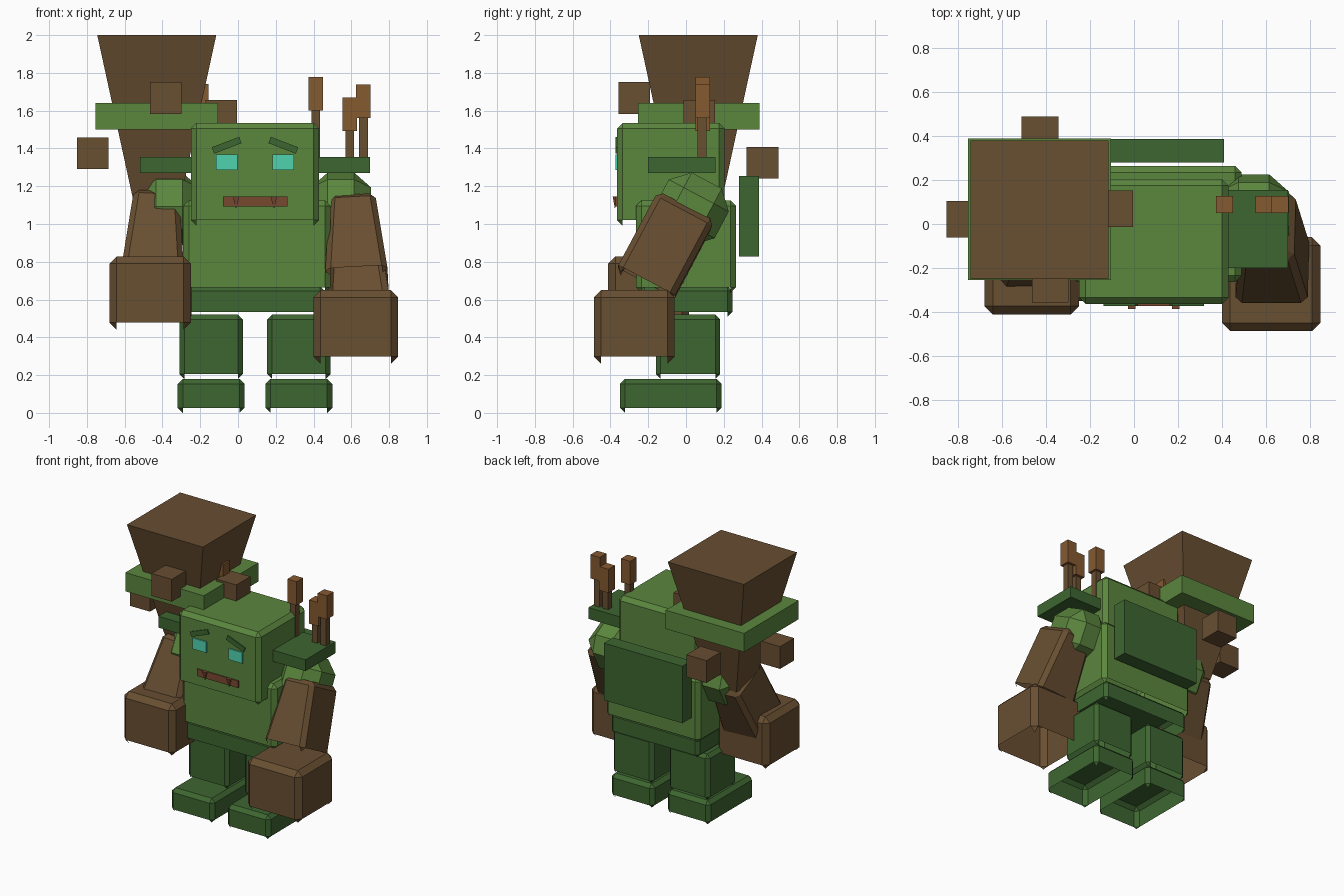
import bpy, bmesh
from math import radians
from mathutils import Euler, Matrix, Vector

cube = bpy.data.objects.get("Cube")
if cube:
    bpy.data.objects.remove(cube, do_unlink=True)


def material(name, rgb):
    m = bpy.data.materials.new(name)
    m.use_nodes = True
    color = (*rgb, 1)
    m.diffuse_color = color
    m.node_tree.nodes["Principled BSDF"].inputs["Base Color"].default_value = color
    return m


GREEN = material("leaf_green", (0.105, 0.24, 0.048))
DARK = material("dark_green", (0.048, 0.133, 0.03))
BROWN = material("wood_brown", (0.138, 0.077, 0.031))
ORANGE = material("orange_brown", (0.235, 0.1, 0.03))
RED = material("mouth_brown", (0.19, 0.065, 0.03))
CYAN = material("eye_cyan", (0.08, 0.65, 0.43))


def block(name, mat, x, y, z, bevel=0, open_bottom=False, taper=(1, 1), rot=(0, 0, 0)):
    """Box between (min, max) ranges; taper scales the bottom, rot is in degrees."""
    lo, hi = Vector((x[0], y[0], z[0])), Vector((x[1], y[1], z[1]))
    size, center = hi - lo, (lo + hi) / 2
    bm = bmesh.new()
    bmesh.ops.create_cube(bm, size=1)
    for v in bm.verts:
        if v.co.z < 0:
            v.co.x *= taper[0]
            v.co.y *= taper[1]
        v.co = v.co * size
    if bevel:
        bmesh.ops.bevel(bm, geom=bm.edges[:], offset=bevel, segments=1,
                        profile=0.5, affect='EDGES')
    bm.normal_update()
    if open_bottom:
        # hollow underside that keeps the small corner points
        under = [f for f in bm.faces if f.normal.z < -0.5 and len(f.verts) == 4]
        bmesh.ops.delete(bm, geom=under, context='FACES')
    turn = Euler([radians(a) for a in rot]).to_matrix().to_4x4()
    bm.transform(Matrix.Translation(center) @ turn)
    mesh = bpy.data.meshes.new(name)
    bm.to_mesh(mesh)
    bm.free()
    mesh.materials.append(mat)
    obj = bpy.data.objects.new(name, mesh)
    bpy.context.collection.objects.link(obj)
    return obj


def around(c, size):
    return (c - size / 2, c + size / 2)


MID = 0.09  # the body's own centre line

# Head, torso and waist
block("head", GREEN, (-0.25, 0.43), (-0.365, 0.205), (0.99, 1.535), 0.03, True)
block("torso", GREEN, (-0.29, 0.49), (-0.265, 0.265), (0.635, 1.125), 0.03, True)
block("waist", DARK, (-0.27, 0.46), (-0.245, 0.245), (0.51, 0.67), 0.025, True)

# Legs, feet, shoulders and shoulder plates
for side, s in (("left", 1), ("right", -1)):
    cx = MID + s * 0.232
    block(side + "_leg", DARK, around(cx, 0.335), (-0.16, 0.18), (0.18, 0.52), 0.025, True)
    block(side + "_foot", DARK, around(cx, 0.355), (-0.35, 0.188), (0, 0.18), 0.027, True)
    block(side + "_shoulder", GREEN, around(MID + s * 0.455, 0.32), around(0.03, 0.36),
          around(1.08, 0.34), 0.09, rot=(-28, 0, 0))
    block(side + "_shoulder_plate", DARK, around(MID + s * 0.45, 0.32),
          (-0.2, 0.155), (1.27, 1.355))

# Arms
block("left_forearm", BROWN, around(0.62, 0.24), around(-0.11, 0.34), around(0.88, 0.48),
      0.03, True, taper=(1.4, 1), rot=(-28, -3, 0))
block("right_forearm", BROWN, around(-0.445, 0.24), around(-0.06, 0.34), around(0.9, 0.48),
      0.03, True, taper=(1.4, 1), rot=(-25, 3, 0))
block("left_hand", BROWN, (0.4, 0.848), (-0.488, -0.06), (0.26, 0.65), 0.038, True)
block("right_hand", BROWN, (-0.68, -0.25), (-0.412, 0.016), (0.44, 0.828), 0.038, True)

# Face
for side, s in (("left", 1), ("right", -1)):
    block(side + "_eye", CYAN, around(MID + s * 0.149, 0.115), (-0.374, -0.365), (1.285, 1.367))
    block(side + "_eyebrow", DARK, around(MID + s * 0.15, 0.155), (-0.373, -0.364),
          around(1.417, 0.036), rot=(0, s * 21, 0))
    block(side + "_tooth", RED, around(MID + s * 0.1, 0.035), (-0.388, -0.364),
          (1.085, 1.145), taper=(0.1, 0.1))
block("mouth", RED, (-0.08, 0.262), (-0.373, -0.364), (1.092, 1.145))

# Back panel
block("back_panel", DARK, (-0.24, 0.41), (0.28, 0.387), (0.828, 1.255))

# Tapered tree crown with its tray and side cubes
block("funnel", BROWN, (-0.745, -0.115), (-0.25, 0.38), (1.06, 2), taper=(0.35, 0.35))
block("tray", GREEN, (-0.755, -0.105), (-0.255, 0.39), (1.5, 1.64))
knobs = {"front": (-0.382, -0.275, 1.667), "side": (-0.77, 0.022, 1.375),
         "back": (-0.428, 0.405, 1.325), "inner": (-0.088, 0.07, 1.572)}
for place, (kx, ky, kz) in knobs.items():
    block(place + "_knob", BROWN, around(kx, 0.167), around(ky, 0.167), around(kz, 0.167))

# Reeds: a thin stalk with a thick tip
for i, (rx, rz) in enumerate([(0.412, 1.6), (0.592, 1.492), (0.664, 1.562), (-0.196, 1.565)]):
    block(f"reed_tip_{i + 1}", ORANGE, around(rx, 0.077), around(0.088, 0.077), (rz, rz + 0.177))
    block(f"reed_stalk_{i + 1}", BROWN, around(rx, 0.046), around(0.085, 0.046), (1.35, rz + 0.01))
